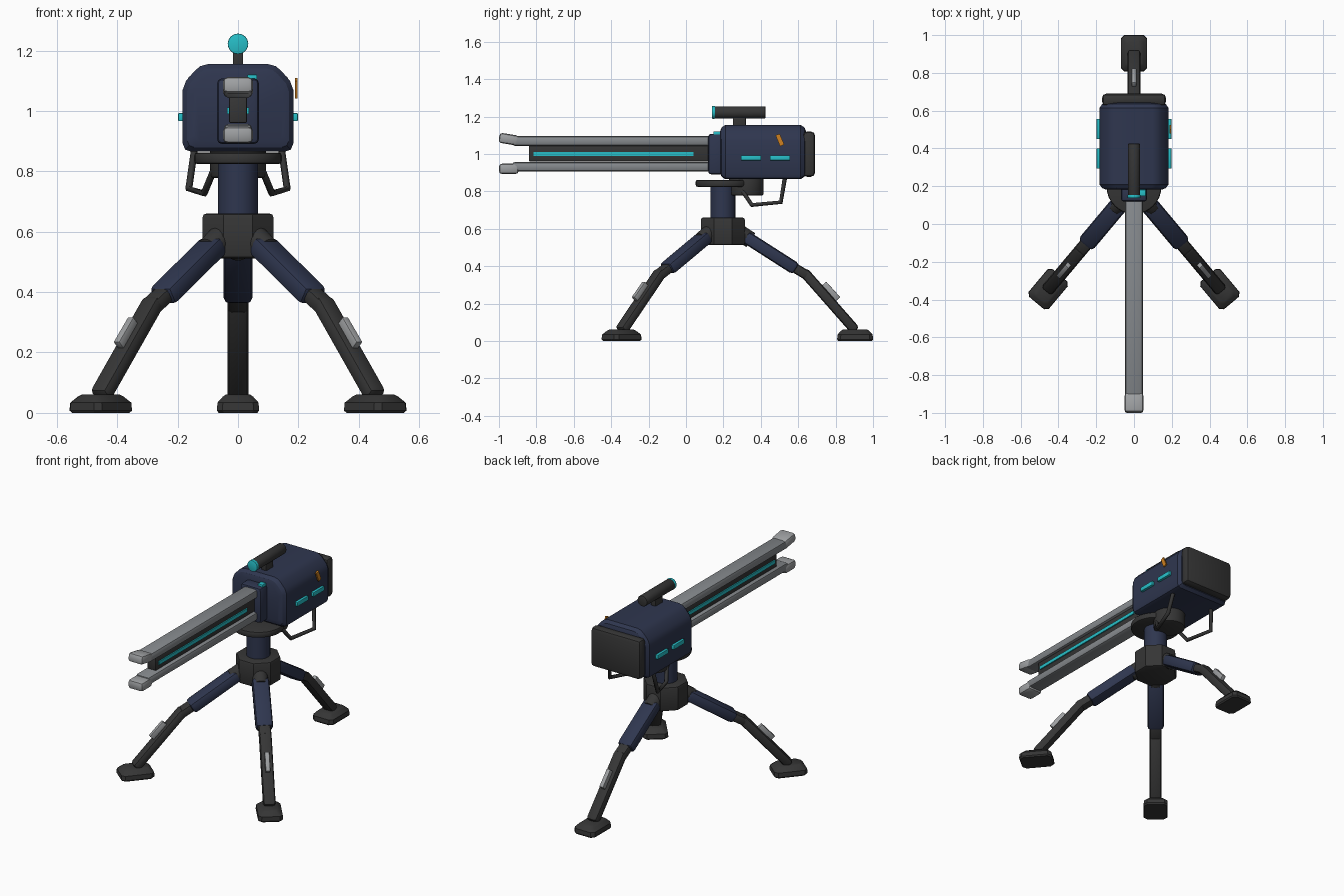
import bpy, bmesh, math
from mathutils import Matrix, Vector

if "Cube" in bpy.data.objects:
    bpy.data.objects.remove(bpy.data.objects["Cube"])


def material(name, rgb):
    m = bpy.data.materials.new(name)
    m.diffuse_color = (*rgb, 1)
    m.use_nodes = True
    m.node_tree.nodes["Principled BSDF"].inputs["Base Color"].default_value = m.diffuse_color
    return m


NAVY = material("navy", (0.028, 0.037, 0.078))
DARK = material("charcoal", (0.036, 0.036, 0.036))
RAIL = material("rail grey", (0.235, 0.25, 0.265))
PALE = material("pale grey", (0.34, 0.35, 0.36))
CYAN = material("cyan", (0.02, 0.52, 0.58))
ORANGE = material("orange", (0.62, 0.22, 0.015))
ID = Matrix.Identity(4)


def finish(name, bm, mat, matrix=ID):
    bmesh.ops.transform(bm, matrix=matrix, verts=bm.verts)
    bmesh.ops.recalc_face_normals(bm, faces=bm.faces)
    me = bpy.data.meshes.new(name)
    bm.to_mesh(me)
    bm.free()
    me.materials.append(mat)
    ob = bpy.data.objects.new(name, me)
    bpy.context.collection.objects.link(ob)
    bpy.ops.object.select_all(action='DESELECT')
    bpy.context.view_layer.objects.active = ob
    ob.select_set(True)
    bpy.ops.object.shade_smooth_by_angle(angle=math.radians(32))
    return ob


def box(name, lo, hi, mat, bevel=0.0, matrix=ID, segs=2, tilt=0.0):
    """Rounded box between two corners, tilted about x through its middle."""
    lo, hi = Vector(lo), Vector(hi)
    bm = bmesh.new()
    bmesh.ops.create_cube(bm, size=1)
    bmesh.ops.scale(bm, vec=hi - lo, verts=bm.verts)
    if bevel:
        bmesh.ops.bevel(bm, geom=bm.edges[:], offset=bevel, segments=segs,
                        profile=0.5, affect='EDGES', clamp_overlap=True)
    m = matrix @ Matrix.Translation((lo + hi) / 2) @ Matrix.Rotation(tilt, 4, 'X')
    return finish(name, bm, mat, m)


def rod(name, a, b, r, mat, sides=24, bevel=0.0, matrix=ID, turn=0.0):
    """Cylinder from a to b with bevelled rims."""
    a, b = Vector(a), Vector(b)
    bm = bmesh.new()
    bmesh.ops.create_cone(bm, cap_ends=True, segments=sides, radius1=r, radius2=r,
                          depth=(b - a).length)
    if bevel:
        rims = [e for e in bm.edges if abs(e.verts[0].co.z - e.verts[1].co.z) < 1e-5]
        bmesh.ops.bevel(bm, geom=rims, offset=bevel, segments=2, profile=0.5, affect='EDGES')
    rot = (b - a).to_track_quat('Z', 'Y').to_matrix().to_4x4()
    return finish(name, bm, mat,
                  matrix @ Matrix.Translation((a + b) / 2) @ rot @ Matrix.Rotation(turn, 4, 'Z'))


def loft(name, rings, mat, matrix=ID):
    """Skin a list of equal-length point rings and cap both ends."""
    bm = bmesh.new()
    vs = [[bm.verts.new(p) for p in ring] for ring in rings]
    n = len(vs[0])
    for r0, r1 in zip(vs, vs[1:]):
        for i in range(n):
            bm.faces.new((r0[i], r0[(i + 1) % n], r1[(i + 1) % n], r1[i]))
    bm.faces.new(vs[0])
    bm.faces.new(vs[-1])
    return finish(name, bm, mat, matrix)


# Main housing: profile with cut-off top corners, rounded at both ends
half = [(0.155, 0.865), (0.175, 0.872), (0.183, 0.892), (0.183, 1.07),
        (0.172, 1.1), (0.143, 1.133), (0.125, 1.148), (0.1, 1.155)]
profile = half + [(-x, z) for x, z in reversed(half)]
ends = [(0.182, 0.035), (0.19, 0.014), (0.21, 0.0), (0.613, 0.0), (0.634, 0.014), (0.642, 0.035)]
loft("housing", [[(x * (1 - d / 0.183), y, 1.01 + (z - 1.01) * (1 - d / 0.145))
                  for x, z in profile] for y, d in ends], NAVY)
box("back_plate", (-0.169, 0.625, 0.878), (0.169, 0.69, 1.12), DARK, 0.022)
box("front_collar", (-0.07, 0.118, 0.89), (0.07, 0.22, 1.108), NAVY, 0.018)
box("collar_lamp", (0.03, 0.147, 1.1), (0.063, 0.182, 1.12), CYAN, 0.003)

# Twin rails with core and glowing strips
box("upper_rail", (-0.047, -0.93, 1.043), (0.047, 0.14, 1.095), RAIL, 0.016)
box("lower_rail", (-0.047, -0.93, 0.906), (0.047, 0.14, 0.957), RAIL, 0.016)
box("upper_rail_tip", (-0.05, -1.0, 1.052), (0.05, -0.895, 1.106), PALE, 0.016, tilt=-0.16)
box("lower_rail_tip", (-0.05, -1.0, 0.893), (0.05, -0.895, 0.948), PALE, 0.016)
box("rail_core", (-0.03, -0.84, 0.96), (0.03, 0.14, 1.046), DARK, 0.006)
for s, side in ((1, "right"), (-1, "left")):
    box(side + "_core_strip", (s * 0.033 - 0.004, -0.815, 0.99),
        (s * 0.033 + 0.004, 0.04, 1.011), CYAN)
    # Side lights on the housing
    for i, y in enumerate((0.294, 0.449)):
        box(f"{side}_side_light_{i + 1}", (s * 0.189 - 0.009, y, 0.966),
            (s * 0.189 + 0.009, y + 0.107, 0.993), CYAN, 0.003)
box("orange_marker", (0.188, 0.49, 1.043), (0.197, 0.514, 1.106), ORANGE, tilt=0.4)

# Sight
rod("sight_tube", (0, 0.15, 1.222), (0, 0.425, 1.222), 0.033, DARK, bevel=0.005)
rod("sight_lens", (0, 0.138, 1.222), (0, 0.155, 1.222), 0.034, CYAN, bevel=0.003)
box("sight_post", (-0.017, 0.25, 1.14), (0.017, 0.32, 1.21), DARK, 0.004)

# Pivot, turntable, post and hub
CY = 0.197
rod("pivot_drum", (0, 0.322, 0.778), (0, 0.322, 0.88), 0.093, DARK, bevel=0.01)
rod("turntable", (0, CY, 0.824), (0, CY, 0.862), 0.145, DARK, 32, 0.01)
rod("post", (0, CY, 0.64), (0, CY, 0.84), 0.067, NAVY, 20)
rod("hub", (0, CY, 0.512), (0, CY, 0.66), 0.127, DARK, 8, 0.012, turn=math.pi / 8)

# Grip frames under the housing
for s, side in ((1, "right"), (-1, "left")):
    path = [Vector((s * x, y, z)) for x, y, z in
            ((0.143, 0.53, 0.88), (0.163, 0.507, 0.742), (0.112, 0.352, 0.727), (0.08, 0.3, 0.805))]
    cu = bpy.data.curves.new(side + "_grip_path", 'CURVE')
    cu.dimensions = '3D'
    cu.bevel_depth = 0.012
    cu.bevel_resolution = 1
    cu.use_fill_caps = True
    sp = cu.splines.new('POLY')
    sp.points.add(len(path) - 1)
    for p, co in zip(sp.points, path):
        p.co = (*co, 1)
    cu.materials.append(DARK)
    bpy.context.collection.objects.link(bpy.data.objects.new(side + "_grip_frame", cu))


# Legs: built along +y, then turned about the hub
def segment(name, a, b, width, thick, mat, bevel, M, lift=0.0):
    (y0, z0), (y1, z1) = a, b
    length, ang = math.hypot(y1 - y0, z1 - z0), math.atan2(z1 - z0, y1 - y0)
    frame = M @ Matrix.Translation((0, y0, z0)) @ Matrix.Rotation(ang, 4, 'X')
    box(name, (-width / 2, 0, lift - thick / 2), (width / 2, length, lift + thick / 2),
        mat, bevel, frame)


for label, deg in (("back", 0), ("front_right", 220), ("front_left", 140)):
    M = Matrix.Translation((0, CY, 0)) @ Matrix.Rotation(math.radians(deg), 4, 'Z')
    rod(label + "_leg_socket", (0, 0.04, 0.61), (0, 0.15, 0.539), 0.044, DARK, 16, 0.004, M)
    segment(label + "_leg_sleeve", (0.12, 0.558), (0.392, 0.384), 0.097, 0.068, NAVY, 0.02, M)
    segment(label + "_leg_knee", (0.34, 0.417), (0.462, 0.344), 0.07, 0.052, DARK, 0.016, M)
    segment(label + "_leg_shin", (0.43, 0.373), (0.71, 0.055), 0.07, 0.054, DARK, 0.018, M)
    segment(label + "_leg_plate", (0.511, 0.28), (0.586, 0.197), 0.026, 0.036, PALE, 0.004, M, 0.038)
    # Tapered foot
    rings = []
    for z, d in ((0, 0.006), (0.008, 0), (0.034, 0.002), (0.054, 0.02), (0.061, 0.03)):
        w, l, c = 0.07 - d, 0.096 - d, 0.018
        rings.append([(x, 0.707 + y, z) for x, y in
                      ((w, l - c), (w - c, l), (c - w, l), (-w, l - c),
                       (-w, c - l), (c - w, -l), (w - c, -l), (w, c - l))])
    loft(label + "_foot", rings, DARK, M)
